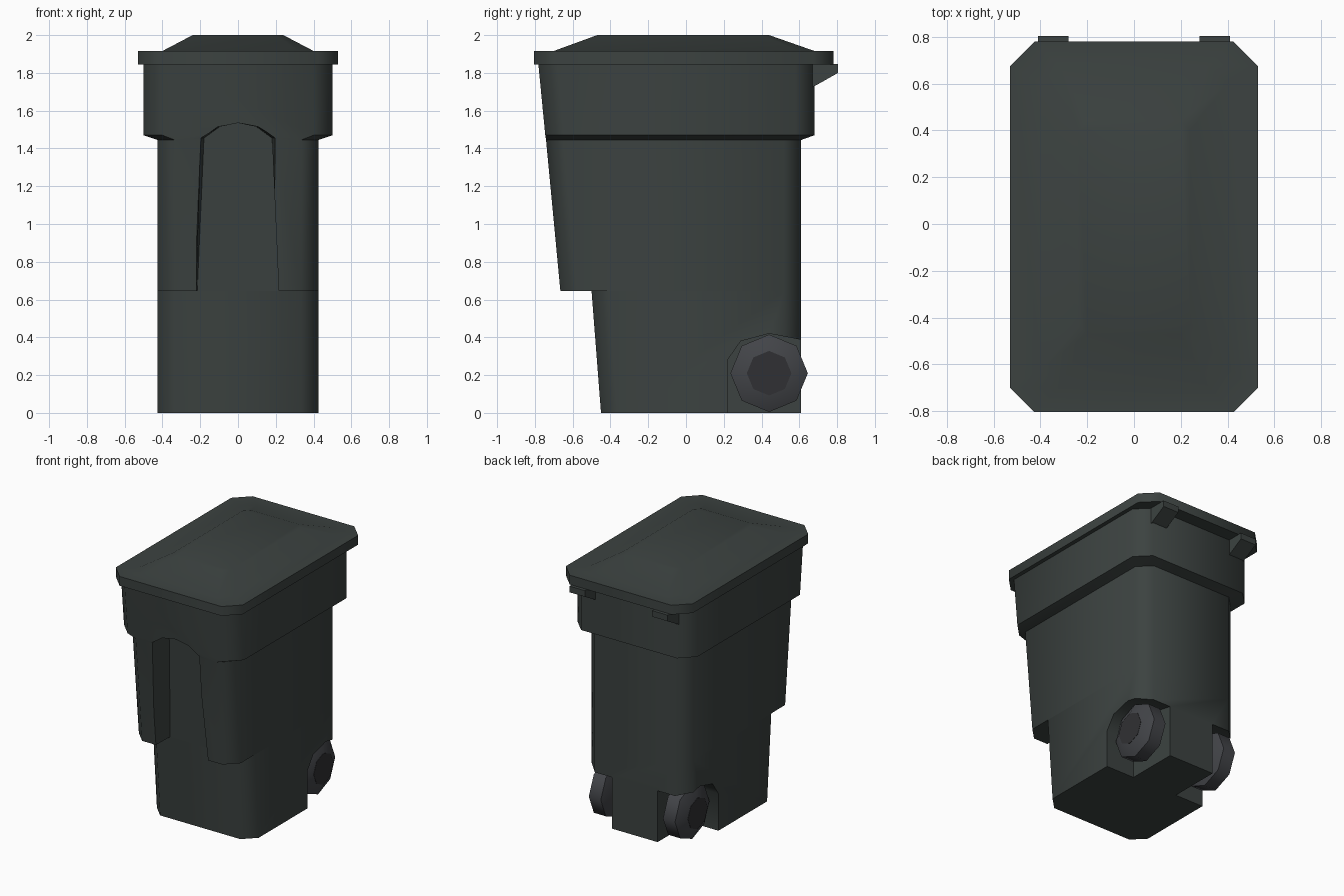
import bpy, bmesh
from math import cos, sin, pi, radians

if "Cube" in bpy.data.objects:
    bpy.data.objects.remove(bpy.data.objects["Cube"])


def material(name, rgb):
    m = bpy.data.materials.new(name)
    m.diffuse_color = (*rgb, 1)
    m.use_nodes = True
    m.node_tree.nodes["Principled BSDF"].inputs["Base Color"].default_value = m.diffuse_color
    return m


PLASTIC = material("dark_plastic", (0.045, 0.055, 0.052))
RUBBER = material("tyre_grey", (0.055, 0.058, 0.065))
HUB = material("hub_grey", (0.03, 0.03, 0.033))


def loft(name, rings, mat=None):
    """Closed solid skinned over rings with equal point counts."""
    bm = bmesh.new()
    vs = [[bm.verts.new(p) for p in r] for r in rings]
    n = len(rings[0])
    for a, b in zip(vs, vs[1:]):
        for i in range(n):
            j = (i + 1) % n
            bm.faces.new((a[i], a[j], b[j], b[i]))
    bm.faces.new(vs[0][::-1])
    bm.faces.new(vs[-1])
    bmesh.ops.recalc_face_normals(bm, faces=bm.faces)
    me = bpy.data.meshes.new(name)
    bm.to_mesh(me)
    bm.free()
    ob = bpy.data.objects.new(name, me)
    bpy.context.collection.objects.link(ob)
    if mat:
        me.materials.append(mat)
    return ob


def ring(x, y0, y1, c, z):
    """Rectangle with chamfered corners at height z."""
    return [(x - c, y0, z), (x, y0 + c, z), (x, y1 - c, z), (x - c, y1, z),
            (c - x, y1, z), (-x, y1 - c, z), (-x, y0 + c, z), (c - x, y0, z)]


def activate(ob):
    bpy.ops.object.select_all(action='DESELECT')
    ob.select_set(True)
    bpy.context.view_layer.objects.active = ob


def cut(ob, cutter):
    mod = ob.modifiers.new("cut", 'BOOLEAN')
    mod.operation = 'DIFFERENCE'
    mod.solver = 'EXACT'
    mod.object = cutter
    activate(ob)
    bpy.ops.object.modifier_apply(modifier=mod.name)
    bpy.data.objects.remove(cutter)


def smooth(ob, angle=50):
    activate(ob)
    bpy.ops.object.shade_smooth_by_angle(angle=radians(angle))


# Lower body with wheel wells
lower = loft("lower_body", [ring(0.425, -0.45, 0.61, 0.09, 0),
                            ring(0.425, -0.50, 0.61, 0.09, 0.645)], PLASTIC)
WELL = [(0.22, -0.1), (0.22, 0.28), (0.29, 0.38), (0.44, 0.42), (0.62, 0.385), (0.7, 0.38), (0.7, -0.1)]
for s in (-1, 1):
    cut(lower, loft("well_cutter", [[(s * x, y, z) for y, z in WELL] for x in (0.19, 0.6)]))
smooth(lower)

# Upper body and rim, with the arched front recess leaving two pillars
upper = loft("upper_body", [ring(0.425, -0.665, 0.61, 0.09, 0.645),
                            ring(0.425, -0.741, 0.61, 0.09, 1.445),
                            ring(0.50, -0.745, 0.68, 0.10, 1.47),
                            ring(0.50, -0.782, 0.68, 0.10, 1.85)], PLASTIC)
ARCH = [(0.22, 0.55), (0.22, 1.455), (0.12, 1.515), (0, 1.535), (-0.12, 1.515), (-0.22, 1.455), (-0.22, 0.55)]
front = [(x, -1.0, z) for x, z in ARCH]
back = [(x * (1 - 0.2 * (z - 0.55)), -0.50 - 0.078 * (z - 0.645), z) for x, z in ARCH]
cut(upper, loft("recess_cutter", [front, back]))
smooth(upper)

# Lid with raised panel
lid = loft("lid", [ring(0.53, -0.805, 0.78, 0.105, 1.845),
                   ring(0.53, -0.805, 0.78, 0.105, 1.915),
                   ring(0.40, -0.70, 0.68, 0.08, 1.916),
                   ring(0.24, -0.47, 0.44, 0.04, 2.0)], PLASTIC)
smooth(lid)

HINGE = [(0.66, 1.72), (0.69, 1.735), (0.805, 1.80), (0.805, 1.846), (0.66, 1.846)]


def circle(x, r):
    return [(x, 0.44 + r * cos(i * pi / 4), 0.21 + r * sin(i * pi / 4)) for i in range(8)]


for s, side in ((-1, "left"), (1, "right")):
    # Hinge lugs
    loft(side + "_hinge", [[(s * x, y, z) for y, z in HINGE] for x in (0.28, 0.41)], PLASTIC)
    # Eight-sided wheel with hub and axle stub
    smooth(loft(side + "_wheel", [circle(s * x, r) for x, r in
                                  ((0.23, 0.12), (0.26, 0.205), (0.36, 0.205), (0.405, 0.12))], RUBBER))
    loft(side + "_hub", [circle(s * 0.40, 0.118), circle(s * 0.407, 0.118)], HUB)
    loft(side + "_axle", [circle(s * 0.17, 0.04), circle(s * 0.25, 0.04)], HUB)
